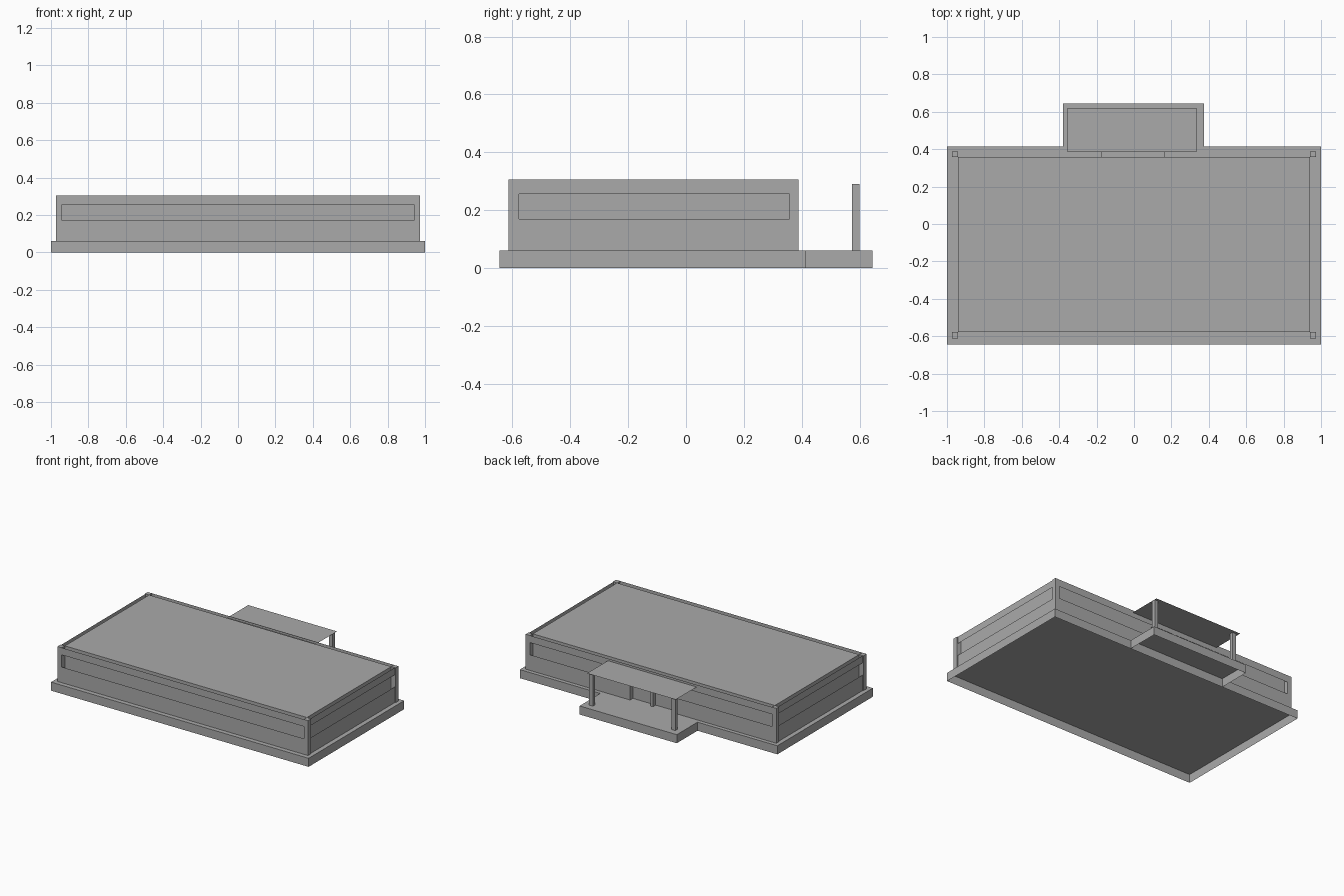
import bpy, bmesh

cube = bpy.data.objects.get("Cube")
if cube:
    bpy.data.objects.remove(cube, do_unlink=True)

GREY = (0.4, 0.4, 0.4, 1.0)
mat = bpy.data.materials.new("concrete_grey")
mat.use_nodes = True
mat.diffuse_color = GREY
mat.node_tree.nodes["Principled BSDF"].inputs["Base Color"].default_value = GREY


def block(name, x, y, z, skip=()):
    """Box between the given ranges; faces pointing along a skipped direction are
    left off, and a range of zero length gives a single sheet."""
    lo, hi = (x[0], y[0], z[0]), (x[1], y[1], z[1])
    bm = bmesh.new()
    flat = [i for i in range(3) if hi[i] == lo[i]]
    for axis in range(3):
        if flat and axis != flat[0]:
            continue
        for side in ((1,) if flat else (-1, 1)):
            if "xyz"[axis] + ("+" if side > 0 else "-") in skip:
                continue
            u, v = (axis + 1) % 3, (axis + 2) % 3
            corners = [(lo[u], lo[v]), (hi[u], lo[v]), (hi[u], hi[v]), (lo[u], hi[v])]
            verts = []
            for a, b in corners[::side]:
                co = [0, 0, 0]
                co[axis], co[u], co[v] = (hi if side > 0 else lo)[axis], a, b
                verts.append(bm.verts.new(co))
            bm.faces.new(verts)
    bmesh.ops.remove_doubles(bm, verts=bm.verts, dist=1e-5)
    mesh = bpy.data.meshes.new(name)
    bm.to_mesh(mesh)
    bm.free()
    mesh.materials.append(mat)
    obj = bpy.data.objects.new(name, mesh)
    bpy.context.collection.objects.link(obj)
    return obj


FLOOR, SILL, HEAD, TOP = 0.06, 0.17, 0.255, 0.305
OUT_X, IN_X = 0.973, 0.94
FRONT, IN_FRONT = -0.613, -0.578
BACK, IN_BACK = 0.388, 0.357
DOOR = (-0.174, 0.163)

# Plinth and entrance terrace, hollow underneath
block("plinth", (-1, 1), (-0.645, 0.415), (0, FLOOR), skip=("z-",))
block("entrance_terrace", (-0.38, 0.375), (0.415, 0.645), (0, FLOOR), skip=("z-", "y-"))

# Inner volume: glazing band and roof
block("glazing_and_roof", (-IN_X, IN_X), (IN_FRONT, IN_BACK), (FLOOR, TOP), skip=("z-",))

# Corner posts
for sx, side in ((-1, "right"), (1, "left")):
    xs = tuple(sorted((sx * IN_X, sx * OUT_X)))
    block(f"front_{side}_post", xs, (FRONT, IN_FRONT), (FLOOR, TOP))
    block(f"back_{side}_post", xs, (IN_BACK, BACK), (FLOOR, TOP))

# Thin cladding above and below the recessed glazing
for level, z in (("lower", (FLOOR, SILL)), ("upper", (HEAD, TOP))):
    block(f"front_{level}_panel", (-IN_X, IN_X), (FRONT, FRONT), z)
    for sx, side in ((-1, "right"), (1, "left")):
        wall = sx * (OUT_X - 0.005)
        block(f"{side}_{level}_panel", (wall, wall), (IN_FRONT, IN_BACK), z)
block("back_upper_panel", (-IN_X, IN_X), (BACK, BACK), (HEAD, TOP))
block("back_lower_panel_right", (-IN_X, DOOR[0]), (BACK, BACK), (FLOOR, SILL))
block("back_lower_panel_left", (DOOR[1], IN_X), (BACK, BACK), (FLOOR, SILL))

# Doorway: jambs, head and centre mullion
for x, side in zip(DOOR, ("right", "left")):
    block(f"door_jamb_{side}", (x, x), (IN_BACK, BACK), (FLOOR, SILL))
block("door_head", DOOR, (IN_BACK, BACK), (HEAD, HEAD))
block("door_mullion", (-0.015, 0.005), (IN_BACK, BACK), (FLOOR, HEAD))

# Entrance canopy on two posts
block("canopy", (-0.355, 0.335), (0.385, 0.62), (0.29, 0.29))
for x, side in ((-0.323, "right"), (0.318, "left")):
    block(f"canopy_post_{side}", (x - 0.014, x + 0.014), (0.573, 0.6), (FLOOR, 0.29))
